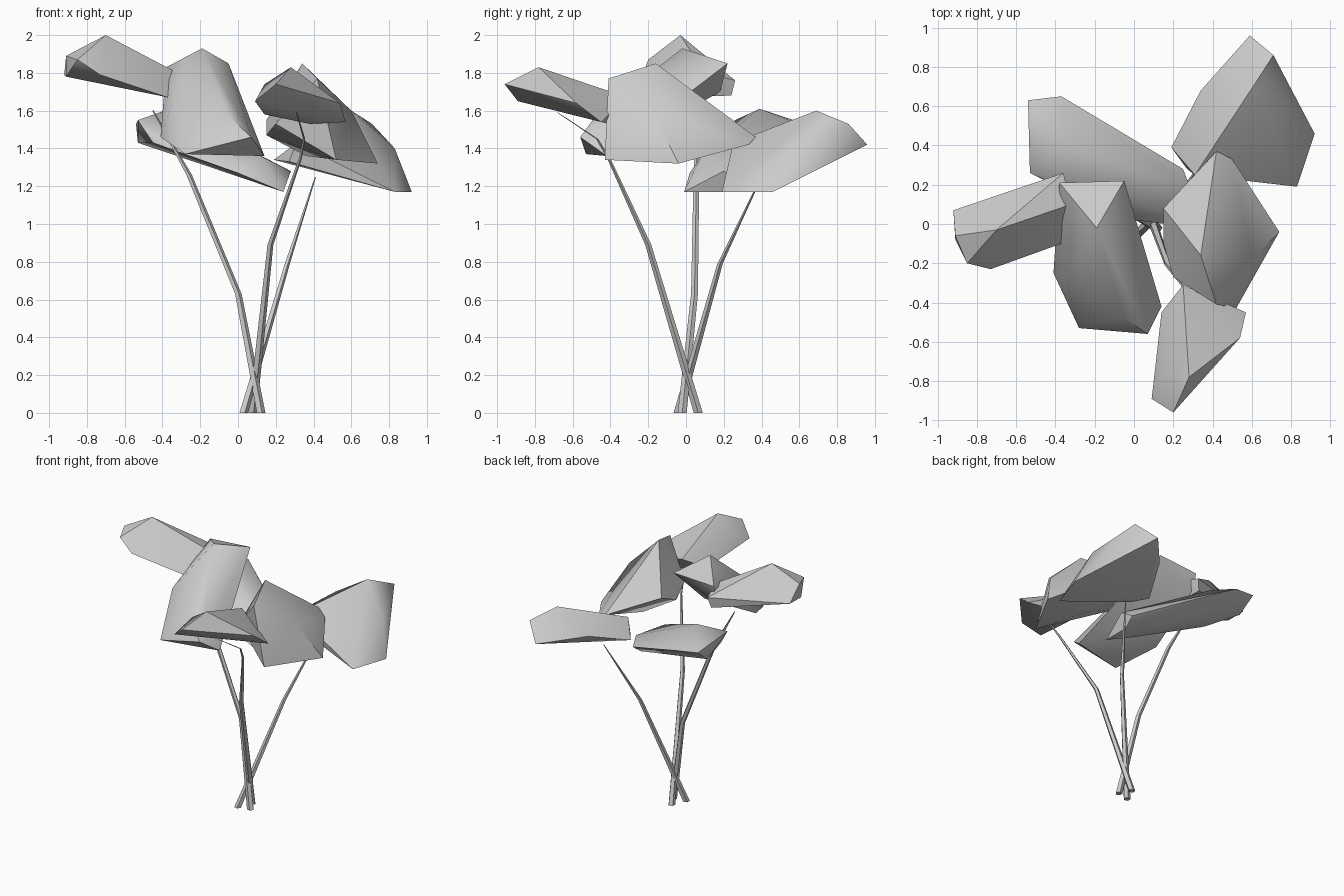
import bpy, bmesh, math
from mathutils import Vector


def finish(name, bm, angle):
    bmesh.ops.recalc_face_normals(bm, faces=bm.faces)
    mesh = bpy.data.meshes.new(name)
    bm.to_mesh(mesh)
    bm.free()
    obj = bpy.data.objects.new(name, mesh)
    bpy.context.collection.objects.link(obj)
    bpy.ops.object.select_all(action='DESELECT')
    obj.select_set(True)
    bpy.context.view_layer.objects.active = obj
    bpy.ops.object.shade_smooth_by_angle(angle=math.radians(angle))


def foliage(name, corners):
    """Faceted leaf clump: the convex skin around a few corners."""
    bm = bmesh.new()
    for c in corners:
        bm.verts.new(c)
    res = bmesh.ops.convex_hull(bm, input=bm.verts)
    loose = [v for v in bm.verts if not v.link_faces]
    bmesh.ops.delete(bm, geom=loose, context='VERTS')
    finish(name, bm, 45)


def stem(name, path, radii, sides=5):
    """Tapered stem with level rings along a bent path."""
    bm = bmesh.new()
    rings = []
    for p, r in zip(path, radii):
        rings.append([bm.verts.new(Vector(p) + Vector((
            r * math.cos(math.tau * i / sides), r * math.sin(math.tau * i / sides), 0)))
            for i in range(sides)])
    for a, b in zip(rings, rings[1:]):
        for i in range(sides):
            j = (i + 1) % sides
            bm.faces.new((a[i], a[j], b[j], b[i]))
    bm.faces.new(rings[0])
    bm.faces.new(rings[-1])
    finish(name, bm, 30)


# Leaf clumps: tilted slabs with a crown on top
foliage("foliage_left", [
    (-.92, .07, 1.79), (-.91, -.06, 1.89), (-.91, -.08, 1.78), (-.85, -.20, 1.87),
    (-.73, -.23, 1.79), (-.70, -.03, 2.0), (-.36, .26, 1.76), (-.38, .24, 1.68),
    (-.32, .10, 1.80), (-.37, -.10, 1.67)])
foliage("foliage_front", [
    (-.38, .21, 1.83), (-.05, .22, 1.85), (-.19, -.02, 1.93), (.14, -.42, 1.36),
    (.07, -.56, 1.46), (-.28, -.53, 1.37), (-.41, -.25, 1.46), (-.34, -.30, 1.66),
    (-.05, -.48, 1.57), (-.38, .18, 1.70)])
foliage("foliage_back_left", [
    (-.54, .63, 1.53), (-.37, .65, 1.51), (-.53, .26, 1.55), (-.53, .50, 1.43),
    (-.36, .39, 1.61), (.25, .28, 1.23), (.28, .20, 1.28), (.24, -.01, 1.17),
    (.24, .20, 1.17), (.12, .08, 1.36), (0, .02, 1.27), (-.45, .22, 1.43)])
foliage("foliage_back_right", [
    (.19, .39, 1.34), (.27, .28, 1.33), (.34, .68, 1.44), (.59, .96, 1.42),
    (.71, .86, 1.53), (.60, .69, 1.60), (.92, .46, 1.17), (.83, .19, 1.17),
    (.31, .25, 1.43), (.83, .55, 1.40)])
foliage("foliage_right", [
    (.15, .08, 1.55), (.15, -.10, 1.47), (.20, -.27, 1.53), (.42, .37, 1.46),
    (.50, .33, 1.42), (.34, -.16, 1.85), (.42, -.41, 1.77), (.74, -.04, 1.32),
    (.52, -.43, 1.34), (.36, 0, 1.36), (.60, -.18, 1.60)])
foliage("foliage_front_right", [
    (.20, -.96, 1.74), (.09, -.89, 1.65), (.28, -.78, 1.83), (.54, -.58, 1.64),
    (.57, -.45, 1.54), (.25, -.31, 1.67), (.14, -.45, 1.58), (.14, -.75, 1.74),
    (.38, -.40, 1.53)])

# Three stems crossing near the ground
stem("stem_left", [(.12, -.02, 0), (0, .045, .63), (-.26, .055, 1.26), (-.45, .06, 1.60)],
     [.025, .019, .016, .004])
stem("stem_front", [(.075, .065, 0), (.17, -.20, .89), (.33, -.41, 1.35),
                    (.35, -.47, 1.45), (.31, -.68, 1.59)],
     [.025, .017, .009, .006, .003])
stem("stem_back", [(.028, -.042, 0), (.26, .18, .79), (.41, .40, 1.25)],
     [.025, .015, .003])
